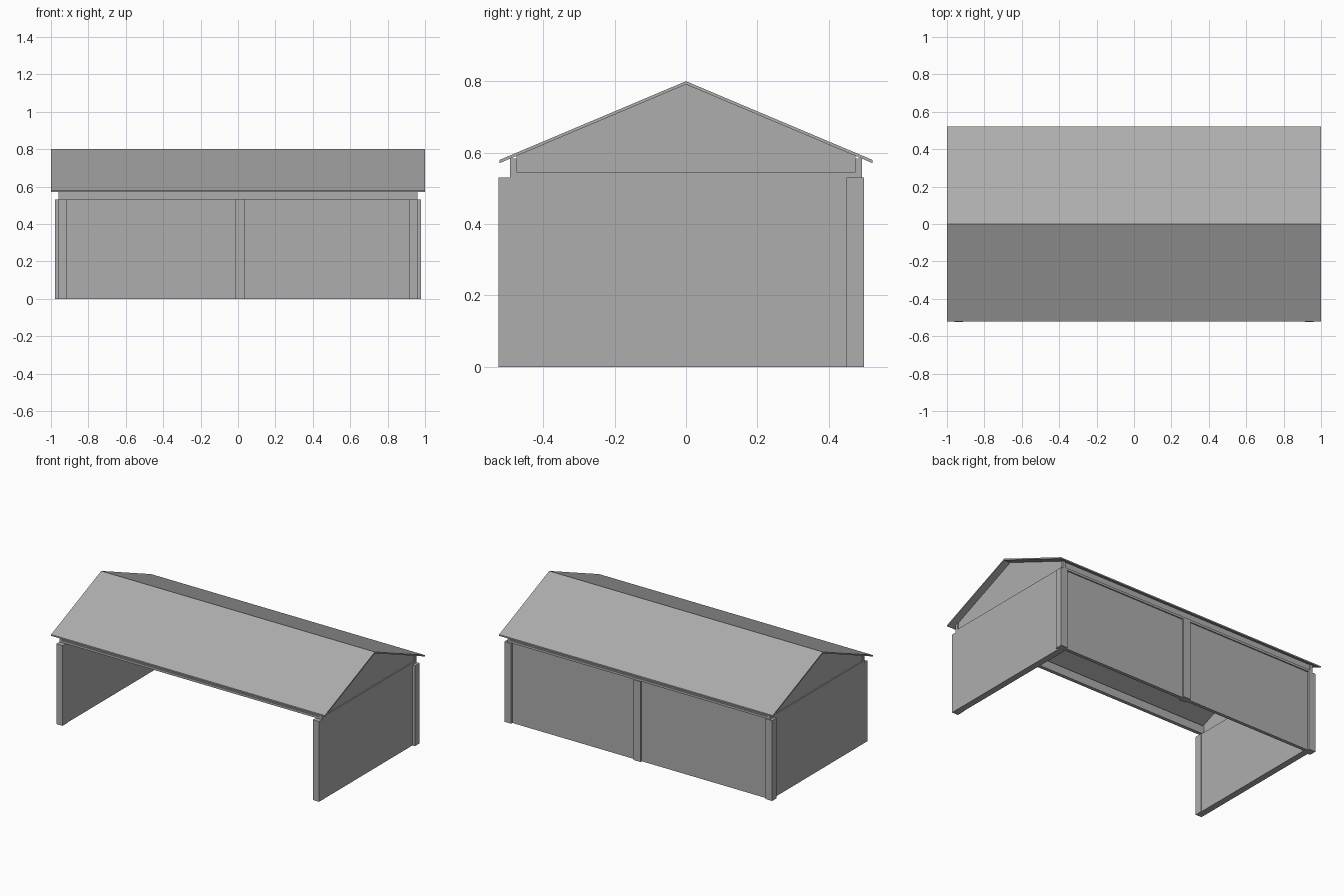
import bpy
import bmesh

cube = bpy.data.objects.get("Cube")
if cube:
    bpy.data.objects.remove(cube, do_unlink=True)

grey = bpy.data.materials.new("plain grey")
grey.use_nodes = True
colour = (0.42, 0.42, 0.42, 1)
grey.diffuse_color = colour
grey.node_tree.nodes["Principled BSDF"].inputs["Base Color"].default_value = colour


def prism(name, profile, x0, x1):
    """Extrude a (y, z) outline along x."""
    bm = bmesh.new()
    face = bm.faces.new([bm.verts.new((x0, y, z)) for y, z in profile])
    moved = bmesh.ops.extrude_face_region(bm, geom=[face])["geom"]
    verts = [v for v in moved if isinstance(v, bmesh.types.BMVert)]
    bmesh.ops.translate(bm, verts=verts, vec=(x1 - x0, 0, 0))
    bmesh.ops.recalc_face_normals(bm, faces=bm.faces)
    mesh = bpy.data.meshes.new(name)
    bm.to_mesh(mesh)
    bm.free()
    mesh.materials.append(grey)
    obj = bpy.data.objects.new(name, mesh)
    bpy.context.collection.objects.link(obj)
    return obj


def box(name, x, y, z):
    return prism(name, [(y[0], z[0]), (y[1], z[0]), (y[1], z[1]), (y[0], z[1])], *x)


def span(side, a, b):
    """Mirror a range to the chosen side."""
    return tuple(sorted((side * a, side * b)))


WALL_TOP, RAIL_TOP, EAVE = 0.53, 0.545, 0.584
RIDGE, SLOPE, THICK, REACH = 0.8, 0.422, 0.009, 0.522


def under(y):
    """Height of the roof underside."""
    return RIDGE - THICK - SLOPE * abs(y)


# Thin folded roof
edge = RIDGE - SLOPE * REACH
prism("roof", [(-REACH, edge), (0, RIDGE), (REACH, edge),
               (REACH, edge - THICK), (0, RIDGE - THICK), (-REACH, edge - THICK)], -1, 1)

for side, label in ((1, "left"), (-1, "right")):
    # Side wall and its posts
    box(label + "_wall", span(side, 0.918, 0.96), (-0.478, 0.455), (0, WALL_TOP))
    box(label + "_front_post", span(side, 0.915, 0.96), (-0.525, -0.475), (0, WALL_TOP))
    box(label + "_back_post", span(side, 0.93, 0.978), (0.45, 0.498), (0, WALL_TOP))
    # Gable end: rail, recessed panel
    box(label + "_gable_rail", span(side, 0.93, 0.96), (-0.493, 0.493), (WALL_TOP, RAIL_TOP))
    prism(label + "_gable_panel",
          [(-0.475, RAIL_TOP), (0.475, RAIL_TOP), (0.475, under(0.475)),
           (0, under(0)), (-0.475, under(0.475))], *span(side, 0.933, 0.953))
    # Corner blocks under the eaves
    for end, place in ((-1, "front"), (1, "back")):
        box(f"{label}_{place}_corner_block", span(side, 0.942, 0.96),
            span(end, 0.475, 0.493), (RAIL_TOP, EAVE))

# Long eave beams on the front and back
for end, place in ((-1, "front"), (1, "back")):
    box(place + "_eave_rail", (-0.93, 0.93), span(end, 0.47, 0.493), (WALL_TOP, RAIL_TOP))
    box(place + "_eave_panel", (-0.942, 0.942), span(end, 0.47, 0.487), (RAIL_TOP, EAVE))

# Back wall with its middle post
box("back_wall", (-0.935, 0.935), (0.463, 0.485), (0, WALL_TOP))
box("back_middle_post", (-0.016, 0.035), (0.45, 0.498), (0, WALL_TOP))
